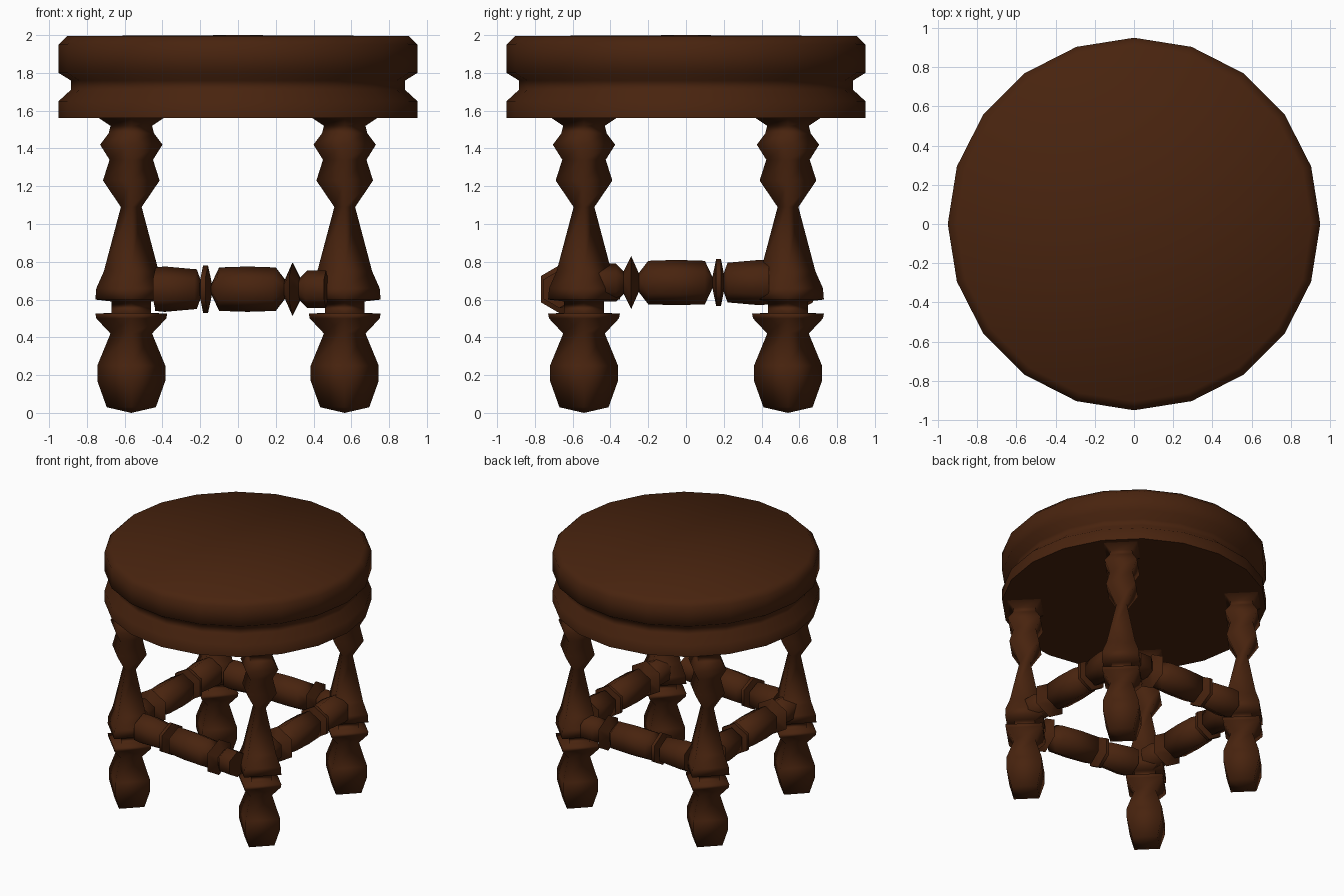
import bpy, bmesh, math
from mathutils import Vector

if "Cube" in bpy.data.objects:
    bpy.data.objects.remove(bpy.data.objects["Cube"])

wood = bpy.data.materials.new("dark brown wood")
wood.diffuse_color = (0.065, 0.017, 0.0045, 1)
wood.use_nodes = True
wood.node_tree.nodes["Principled BSDF"].inputs["Base Color"].default_value = wood.diffuse_color


def turned(name, profile, sides, angle, turn=0):
    """Lathe a (radius, height) profile around z; radius 0 makes a tip."""
    bm = bmesh.new()
    rings = []
    for r, z in profile:
        if r == 0:
            rings.append([bm.verts.new((0, 0, z))])
        else:
            rings.append([bm.verts.new((r * math.cos(math.tau * (i + turn) / sides),
                                        r * math.sin(math.tau * (i + turn) / sides), z))
                          for i in range(sides)])
    for a, b in zip(rings, rings[1:]):
        for i in range(sides):
            j = (i + 1) % sides
            if len(a) == 1:
                bm.faces.new((a[0], b[j], b[i]))
            elif len(b) == 1:
                bm.faces.new((a[i], a[j], b[0]))
            else:
                bm.faces.new((a[i], a[j], b[j], b[i]))
    bmesh.ops.recalc_face_normals(bm, faces=bm.faces)
    me = bpy.data.meshes.new(name)
    bm.to_mesh(me)
    bm.free()
    me.materials.append(wood)
    ob = bpy.data.objects.new(name, me)
    bpy.context.collection.objects.link(ob)
    bpy.ops.object.select_all(action='DESELECT')
    bpy.context.view_layer.objects.active = ob
    ob.select_set(True)
    bpy.ops.object.shade_smooth_by_angle(angle=math.radians(angle))
    return ob


# Round seat with a groove and a flat underside
turned("seat", [(0, 1.56), (0.95, 1.56), (0.95, 1.65), (0.885, 1.71),
                (0.885, 1.76), (0.95, 1.80), (0.95, 1.95), (0.905, 1.995),
                (0, 2.0)], 20, 80)

# Four square-section turned legs, corners pointing along x and y
leg = [(0, 0), (0.13, 0.03), (0.18, 0.17), (0.18, 0.25), (0.11, 0.42),
       (0.185, 0.50), (0.19, 0.525), (0.105, 0.53), (0.105, 0.59),
       (0.19, 0.60), (0.185, 0.66), (0.145, 0.75), (0.055, 1.09),
       (0.15, 1.23), (0.115, 1.34), (0.165, 1.42), (0.12, 1.48),
       (0.11, 1.52), (0.17, 1.56)]
for sx, side in ((-1, "left"), (1, "right")):
    for sy, end in ((-1, "front"), (1, "back")):
        ob = turned(f"{end}_{side}_leg", leg, 4, 100)
        ob.location = (0.565 * sx, 0.54 * sy, 0)

# Turned stretchers, running from the plain end to the beaded end
bar = [(0, -0.44), (0.115, -0.44), (0.12, -0.39), (0.105, -0.22),
       (0.05, -0.20), (0.125, -0.185), (0.125, -0.16), (0.03, -0.14),
       (0.115, -0.10), (0.12, 0.05), (0.115, 0.20), (0.05, 0.25),
       (0.14, 0.29), (0.06, 0.33), (0.10, 0.37), (0.10, 0.47), (0, 0.47)]
ends = {
    "front": ((-1, -0.48, 0.655), (1, -0.74, 0.655)),
    "back": ((-1, 0.55, 0.655), (1, 0.55, 0.655)),
    "right": ((0.55, 1, 0.69), (0.55, -1, 0.69)),
    "left": ((-0.55, 1, 0.69), (-0.55, -1, 0.69)),
}
for side, (a, b) in ends.items():
    a, b = Vector(a), Vector(b)
    ob = turned(f"{side}_stretcher", bar, 6, 75, 0.5)
    ob.location = (a + b) / 2
    ob.rotation_euler = (b - a).to_track_quat('Z', 'Y').to_euler()
